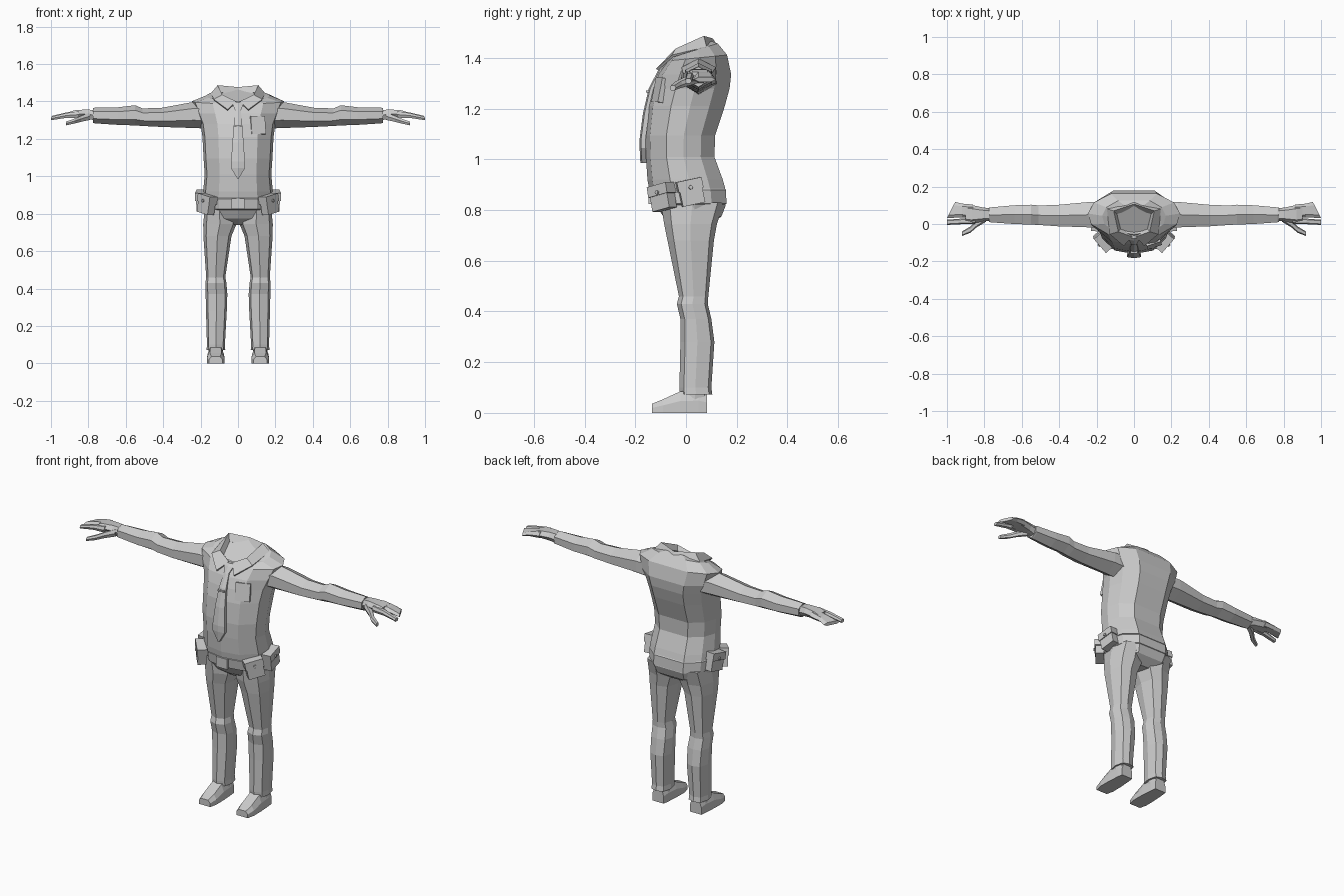
import bpy, bmesh, math
from mathutils import Matrix, Vector

if "Cube" in bpy.data.objects:
    bpy.data.objects.remove(bpy.data.objects["Cube"])

grey = bpy.data.materials.new("plain grey")
grey.diffuse_color = (0.6, 0.6, 0.6, 1)
grey.use_nodes = True
grey.node_tree.nodes["Principled BSDF"].inputs["Base Color"].default_value = grey.diffuse_color


def finish(name, bm, mirror=False):
    bmesh.ops.recalc_face_normals(bm, faces=bm.faces[:])
    me = bpy.data.meshes.new(name)
    bm.to_mesh(me)
    bm.free()
    me.materials.append(grey)
    ob = bpy.data.objects.new(name, me)
    bpy.context.collection.objects.link(ob)
    if mirror:
        ob.modifiers.new("Mirror", 'MIRROR').use_clip = True
    return ob


def loft(name, rings, mirror=False, closed=True):
    """Skin a list of equal-length point rings; closed rings get end caps."""
    bm = bmesh.new()
    rows = [[bm.verts.new(p) for p in r] for r in rings]
    n = len(rows[0])
    for a, b in zip(rows, rows[1:]):
        for i in range(n if closed else n - 1):
            j = (i + 1) % n
            bm.faces.new((a[i], a[j], b[j], b[i]))
    if closed:
        bm.faces.new(rows[0])
        bm.faces.new(rows[-1])
    return finish(name, bm, mirror)


def box(name, size, mat, mirror=False):
    bm = bmesh.new()
    bmesh.ops.create_cube(bm, size=1, matrix=mat @ Matrix.Diagonal((*size, 1)))
    return finish(name, bm, mirror)


# Body cross-section: flat back, rounded front
HALF = [(0, -1), (.55, -.87), (.93, -.4), (1, .1), (.87, .6), (.5, 1)]
BODY = HALF + [(-x, y) for x, y in reversed(HALF[1:])]


def body_ring(z, yf, yb, w, tilt=0):
    c, h = (yf + yb) / 2, (yb - yf) / 2
    return [(x * w, c + y * h, z + tilt * y * h) for x, y in BODY]


# Shirt
loft("shirt", [body_ring(*r) for r in [
    (.885, -.146, .155, .188), (.92, -.152, .145, .186), (1.01, -.158, .112, .178),
    (1.095, -.16, .115, .184), (1.21, -.15, .153, .19), (1.28, -.132, .172, .2),
    (1.335, -.11, .178, .222), (1.40, -.072, .162, .246, .1),
    (1.43, -.055, .125, .17, .3), (1.43, -.045, .1, .105, .5)]])

# Trousers seat and belt
loft("trouser_seat", [body_ring(*r) for r in [
    (.89, -.13, .14, .172), (.82, -.118, .157, .182),
    (.775, -.09, .14, .17), (.74, -.04, .09, .07)]])
loft("belt", [body_ring(*r) for r in [
    (.888, -.138, .15, .18), (.88, -.143, .157, .187),
    (.825, -.134, .16, .187), (.82, -.12, .15, .18)]])
box("belt_buckle", (.07, .014, .058), Matrix.Translation((0, -.141, .853)))

# Trouser legs: eight sides with a crease down the front
def leg_ring(z, x0, x1, yf, yb):
    cx, hx, cy, hy = (x0 + x1) / 2, (x1 - x0) / 2, (yf + yb) / 2, (yb - yf) / 2
    sec = [(0, -1), (.8, -.72), (1, 0), (.75, .8), (0, 1), (-.75, .8), (-1, 0), (-.8, -.72)]
    return [(cx + x * hx, cy + y * hy, z) for x, y in sec]


loft("trouser_leg", [leg_ring(*r) for r in [
    (.83, .02, .178, -.1, .15), (.745, .008, .186, -.086, .122), (.68, .035, .185, -.073, .11),
    (.46, .068, .17, -.028, .088), (.43, .062, .174, -.036, .086), (.37, .057, .173, -.022, .1),
    (.28, .06, .171, -.022, .112), (.10, .07, .166, -.026, .1), (.072, .068, .168, -.024, .104)]],
    mirror=True)

# Ankle and shoe
loft("ankle", [leg_ring(*r) for r in [
    (.1, .078, .16, -.01, .085), (.04, .08, .158, -.01, .08)]], mirror=True)


def shoe_ring(y, hx, top):
    c = .119
    return [(c - hx, y, 0), (c + hx, y, 0), (c + hx, y, top * .55),
            (c + hx * .65, y, top), (c - hx * .65, y, top), (c - hx, y, top * .55)]


loft("shoe", [shoe_ring(*r) for r in [
    (-.134, .036, .036), (-.09, .046, .054), (-.022, .045, .085),
    (.05, .04, .088), (.083, .036, .075)]], mirror=True)

# Sleeve: six sides with a ridge on top
def arm_ring(x, cy, cz, hy, hz):
    sec = [(0, 1), (1, .5), (1, -.4), (0, -1), (-1, -.4), (-1, .5)]
    return [(x, cy + y * hy, cz + z * hz) for y, z in sec]


loft("sleeve", [arm_ring(*r) for r in [
    (.15, .05, 1.325, .07, .07), (.235, .05, 1.328, .068, .07), (.41, .045, 1.315, .057, .051),
    (.51, .047, 1.316, .052, .047), (.55, .05, 1.326, .053, .054), (.64, .05, 1.322, .05, .047),
    (.765, .049, 1.325, .04, .042), (.775, .049, 1.325, .038, .04)]], mirror=True)


# Hand: palm, joined fingers, separate forefinger, thumb
def hand_ring(x, cy, cz, hy, hz, skew=0):
    sec = [(-1, 0), (-.6, 1), (.6, 1), (1, 0), (.6, -1), (-.6, -1)]
    return [(x + skew * y, cy + y * hy, cz + z * hz) for y, z in sec]


loft("palm", [hand_ring(*r) for r in [
    (.76, .05, 1.326, .032, .028), (.81, .051, 1.333, .038, .024),
    (.87, .052, 1.334, .05, .02), (.9, .056, 1.33, .05, .015)]], mirror=True)
loft("fingers", [hand_ring(*r) for r in [
    (.86, .068, 1.334, .036, .018), (.92, .072, 1.327, .037, .014),
    (.978, .075, 1.315, .043, .009, -.022)]], mirror=True)
loft("forefinger", [hand_ring(*r) for r in [
    (.85, .018, 1.33, .018, .017), (.92, .014, 1.325, .015, .013),
    (1.0, .009, 1.309, .014, .009)]], mirror=True)
loft("thumb", [hand_ring(*r) for r in [
    (.79, .035, 1.322, .022, .02), (.84, .003, 1.307, .02, .016),
    (.875, -.03, 1.295, .017, .013), (.92, -.052, 1.282, .012, .01)]], mirror=True)

# Collar: stand folded over into two points
inner = [(0, .085, 1.44), (.095, .055, 1.445), (.075, -.03, 1.405), (.012, -.05, 1.378)]
rim = [(0, .105, 1.472), (.108, .07, 1.482), (.085, -.04, 1.432), (.012, -.068, 1.396)]
fold = [(0, .125, 1.438), (.142, .08, 1.44), (.128, -.052, 1.408), (.055, -.114, 1.354)]
collar = loft("collar", [inner, rim, fold], mirror=True, closed=False)
solid = collar.modifiers.new("Thickness", 'SOLIDIFY')
solid.thickness, solid.offset = .01, 0


# Tie with a centre ridge, and its clip
def tie_ring(z, hw, y):
    return [(-hw, y + .006, z), (0, y, z), (hw, y + .006, z), (hw, y + .024, z), (-hw, y + .024, z)]


loft("tie_knot", [tie_ring(*r) for r in [
    (1.398, .022, -.078), (1.385, .028, -.09), (1.352, .015, -.114)]])
loft("tie", [tie_ring(*r) for r in [
    (1.37, .013, -.1), (1.28, .022, -.147), (1.18, .03, -.17),
    (1.08, .037, -.183), (1.045, .038, -.183), (.985, .002, -.18)]])
box("tie_clip", (.04, .012, .008), Matrix.Translation((0, -.151, 1.267)))

# Chest pocket on one side only
box("chest_pocket", (.08, .026, .097), Matrix.Translation((.105, -.103, 1.272))
    @ Matrix.Rotation(.33, 4, 'Z') @ Matrix.Rotation(-.2, 4, 'X'))

# Belt pouches: body, overhanging flap and round snap
for name, loc, turn in [("front_pouch", (.168, -.092, .85), -41), ("side_pouch", (.196, .02, .87), 6)]:
    m = (Matrix.Translation(loc) @ Matrix.Rotation(math.radians(turn), 4, 'Z')
         @ Matrix.Rotation(math.radians(12), 4, 'X'))
    box(name, (.046, .09, .098), m, True)
    box(name + "_flap", (.056, .1, .042), m @ Matrix.Translation((0, 0, .03)), True)
    bm = bmesh.new()
    bmesh.ops.create_cone(bm, cap_ends=True, segments=8, radius1=.009, radius2=.008, depth=.008,
                          matrix=m @ Matrix.Translation((.03, 0, .02)) @ Matrix.Rotation(math.pi / 2, 4, 'Y'))
    finish(name + "_snap", bm, True)
